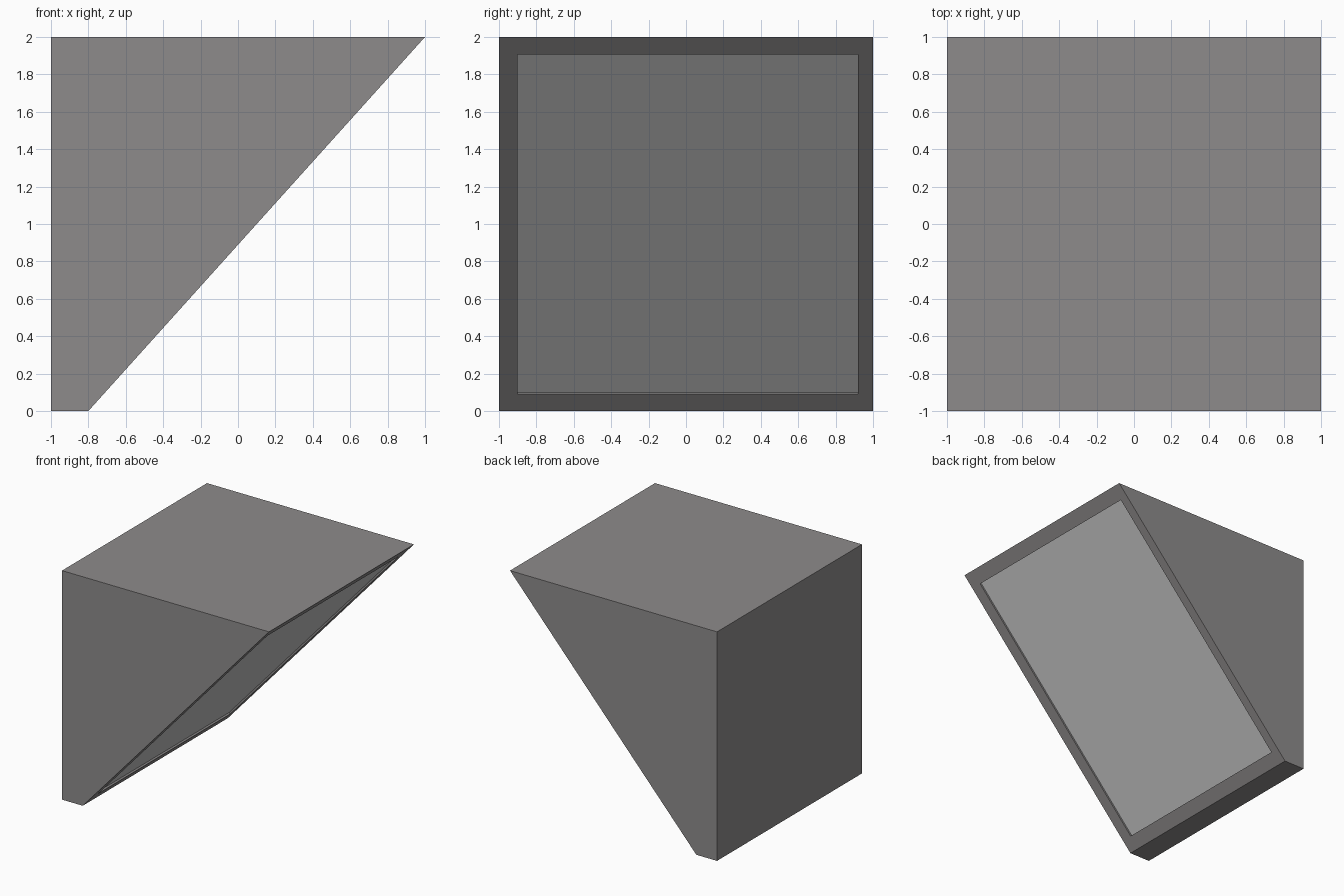
import bpy, bmesh
from mathutils import Vector

if "Cube" in bpy.data.objects:
    bpy.data.objects.remove(bpy.data.objects["Cube"])

DEPTH = 0.015                                # recess of the panel
HOLE = [(-0.90, 0.09), (0.92, 0.09), (0.92, 1.905), (-0.90, 1.905)]   # (y, z) on the slope
NORMAL = Vector((2, 0, -1.8)).normalized()


def on_slope(y, z):
    return Vector((-0.8 + 0.9 * z, y, z))


def make(name, build):
    bm = bmesh.new()
    build(bm)
    bmesh.ops.recalc_face_normals(bm, faces=bm.faces)
    me = bpy.data.meshes.new(name)
    bm.to_mesh(me)
    bm.free()
    ob = bpy.data.objects.new(name, me)
    bpy.context.collection.objects.link(ob)
    return ob


# Wedge body with a framed recess in the sloped face
def wedge(bm):
    profile = [(-1, 0), (-0.8, 0), (1, 2), (-1, 2)]
    front = [bm.verts.new((x, -1, z)) for x, z in profile]
    back = [bm.verts.new((x, 1, z)) for x, z in profile]
    bm.faces.new(front)
    bm.faces.new(back[::-1])
    for i in (0, 2, 3):
        j = (i + 1) % 4
        bm.faces.new((front[i], back[i], back[j], front[j]))
    outer = [front[1], back[1], back[2], front[2]]
    rim = [bm.verts.new(on_slope(y, z)) for y, z in HOLE]
    floor = [bm.verts.new(on_slope(y, z) - NORMAL * DEPTH * 1.3) for y, z in HOLE]
    for i in range(4):
        j = (i + 1) % 4
        bm.faces.new((outer[i], outer[j], rim[j], rim[i]))
        bm.faces.new((rim[i], rim[j], floor[j], floor[i]))
    bm.faces.new(floor)


body = make("wedge_body", wedge)
mat = bpy.data.materials.new("dark_grey")
mat.diffuse_color = (0.27, 0.26, 0.26, 1)
mat.use_nodes = True
mat.node_tree.nodes["Principled BSDF"].inputs["Base Color"].default_value = mat.diffuse_color
body.data.materials.append(mat)


# Light panel set into the recess
def panel(bm):
    face = bm.faces.new([bm.verts.new(on_slope(y, z) - NORMAL * DEPTH) for y, z in HOLE])
    face.normal_update()
    if face.normal.dot(NORMAL) < 0:
        face.normal_flip()


screen = make("panel", panel)
if screen.data.polygons[0].normal.dot(NORMAL) < 0:
    screen.data.flip_normals()
